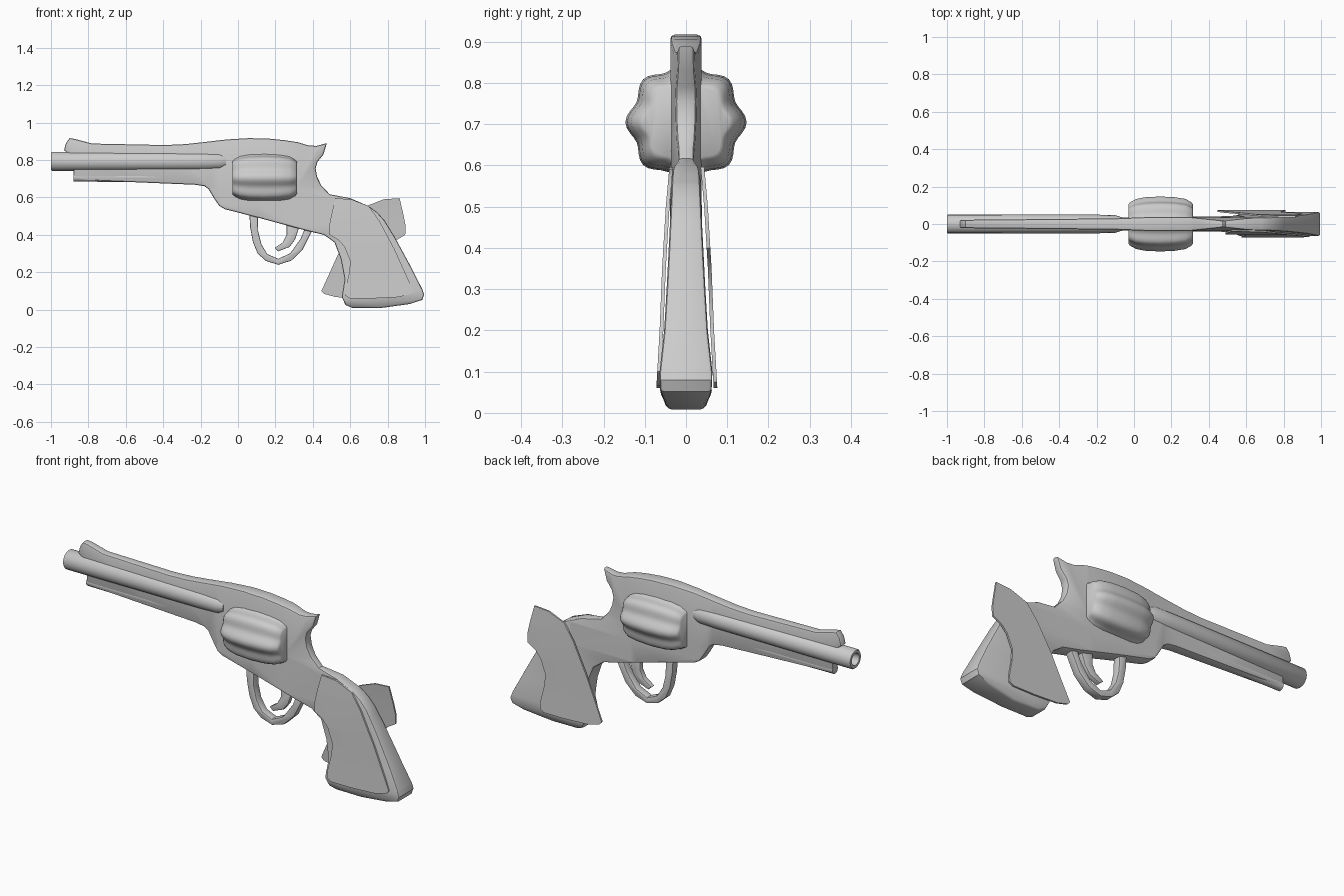
import bpy, bmesh, math

cube = bpy.data.objects.get("Cube")
if cube:
    bpy.data.objects.remove(cube, do_unlink=True)

STEEL = (0.6, 0.6, 0.6, 1)
steel = bpy.data.materials.new("grey steel")
steel.use_nodes = True
steel.diffuse_color = STEEL
steel.node_tree.nodes["Principled BSDF"].inputs["Base Color"].default_value = STEEL


def finish(name, bm, angle=35):
    bmesh.ops.recalc_face_normals(bm, faces=bm.faces)
    mesh = bpy.data.meshes.new(name)
    bm.to_mesh(mesh)
    bm.free()
    mesh.materials.append(steel)
    obj = bpy.data.objects.new(name, mesh)
    bpy.context.collection.objects.link(obj)
    bpy.ops.object.select_all(action="DESELECT")
    obj.select_set(True)
    bpy.context.view_layer.objects.active = obj
    bpy.ops.object.shade_smooth_by_angle(angle=math.radians(angle))
    return obj


def ramp(table, t):
    """Straight-line interpolation in a list of (position, value)."""
    if t <= table[0][0]:
        return table[0][1]
    for (a, va), (b, vb) in zip(table, table[1:]):
        if t <= b:
            return va + (vb - va) * (t - a) / (b - a)
    return table[-1][1]


def slab(name, outline, low, high, x_cuts=(), z_cuts=(), round_edge=0.0):
    """Extrude a side outline; low and high give its y limits at (x, z)."""
    bm = bmesh.new()
    near = [bm.verts.new((x, -1, z)) for x, z in outline]
    far = [bm.verts.new((x, 1, z)) for x, z in outline]
    bm.faces.new(near)
    bm.faces.new(far[::-1])
    for i in range(len(outline)):
        j = (i + 1) % len(outline)
        bm.faces.new((near[j], near[i], far[i], far[j]))
    cuts = [((x, 0, 0), (1, 0, 0)) for x in x_cuts]
    cuts += [((0, 0, z), (0, 0, 1)) for z in z_cuts]
    for co, no in cuts:
        geom = bm.verts[:] + bm.edges[:] + bm.faces[:]
        bmesh.ops.bisect_plane(bm, geom=geom, plane_co=co, plane_no=no, dist=0.002)
    for v in bm.verts:
        v.co.y = (low if v.co.y < 0 else high)(v.co.x, v.co.z)
    bm.normal_update()
    if round_edge:
        rim = [e for e in bm.edges if len(e.link_faces) == 2 and
               len({abs(f.normal.y) > 0.7 for f in e.link_faces}) == 2]
        bmesh.ops.bevel(bm, geom=rim, offset=round_edge, segments=2,
                        profile=0.5, affect="EDGES", clamp_overlap=False)
    return finish(name, bm)


def lathe(name, profile, sides, z, shape=lambda a: 1.0, floor=0.0):
    """Turn (x, radius) pairs around the x axis at height z."""
    bm = bmesh.new()
    rings = []
    for x, r in profile:
        ring = []
        for i in range(sides):
            a = math.tau * i / sides
            s = r * shape(a)
            ring.append(bm.verts.new((x, s * math.cos(a), max(floor, z + s * math.sin(a)))))
        rings.append(ring)
    for p, q in zip(rings, rings[1:]):
        for i in range(sides):
            j = (i + 1) % sides
            bm.faces.new((p[i], p[j], q[j], q[i]))
    bm.faces.new(rings[0][::-1])
    bm.faces.new(rings[-1])
    return finish(name, bm, 50)


# Frame with sight, hammer spur and grip core
GRIP_WIDTH = [(0, .035), (.02, .053), (.06, .065), (.1, .064), (.2, .053), (.35, .044), (.5, .037)]
SPINE_WIDTH = [(-.93, .022), (-.1, .03), (.1, .038), (.3, .037), (.48, .018), (.6, .032)]


def frame_half(x, z):
    blend = min(1, max(0, (z - .5) / .12))
    return ramp(GRIP_WIDTH, z) * (1 - blend) + ramp(SPINE_WIDTH, x) * blend


frame = [
    (-.93, .853), (-.92, .89), (-.9, .917), (-.87, .912), (-.78, .888), (-.39, .88),
    (-.28, .885), (-.18, .896), (-.06, .91), (.06, .917), (.17, .914), (.25, .906),
    (.32, .895), (.38, .877), (.42, .876), (.475, .89), (.457, .83), (.425, .79),
    (.415, .755), (.423, .71), (.445, .665), (.49, .617), (.6, .596), (.7, .553),
    (.745, .52), (.785, .475), (.837, .39), (.917, .243), (.985, .11), (.995, .08),
    (.985, .052), (.917, .03), (.757, .008), (.61, .01), (.575, .025), (.555, .067),
    (.57, .163), (.55, .27), (.516, .36), (.46, .4), (.355, .425), (.115, .49),
    (-.07, .537), (-.1, .555), (-.125, .59), (-.158, .645), (-.18, .66), (-.23, .668),
    (-.88, .695), (-.88, .81)]
slab("frame", frame, lambda x, z: -frame_half(x, z), frame_half,
     x_cuts=(-.5, -.1, .1, .3, .65), z_cuts=(.045, .1, .2, .3, .45, .56, .64),
     round_edge=.009)

# Barrel with a bored muzzle, and the rod below it
lathe("barrel", [(-.93, .028), (-1, .032), (-1, .046), (-.994, .051), (-.2, .05),
                 (-.1, .047), (-.065, .036)], 16, .793)
lathe("ejector_rod", [(-.88, .024), (-.5, .028), (-.25, .026), (-.19, .01)], 10, .708)


# Fluted cylinder
def flutes(a):
    return .94 + .06 * math.cos(8 * a)


lathe("cylinder", [(-.03, .105), (-.022, .115), (.01, .133), (.06, .143), (.14, .147),
                   (.22, .143), (.275, .134), (.307, .116), (.315, .105)],
      64, .705, flutes, floor=.583)

# Trigger guard and trigger
guard = [(.06, .53), (.065, .44), (.08, .36), (.105, .3), (.15, .26), (.215, .24),
         (.285, .262), (.345, .32), (.4, .43), (.36, .44), (.335, .38), (.28, .302),
         (.215, .272), (.157, .297), (.125, .35), (.108, .42), (.105, .52)]
slab("trigger_guard", guard, lambda x, z: -.022, lambda x, z: .022, round_edge=.006)
trigger = [(.26, .46), (.26, .4), (.24, .36), (.195, .33), (.215, .312), (.275, .335),
           (.305, .375), (.33, .45)]
slab("trigger", trigger, lambda x, z: -.014, lambda x, z: .014, round_edge=.004)

# Grip panels: the second is the first turned half round about the grip middle
PANEL_OUT = [(.06, .072), (.2, .064), (.35, .058), (.5, .049), (.6, .04)]
panel = [(.52, .596), (.605, .59), (.7, .553), (.757, .473), (.837, .323), (.938, .1),
         (.925, .085), (.86, .067), (.72, .06), (.597, .06), (.575, .075), (.575, .11),
         (.595, .2), (.6, .26), (.57, .335), (.54, .37), (.49, .4), (.488, .45), (.5, .51)]
for side in ("right", "left"):
    plate = slab(side + "_grip_panel", panel, lambda x, z: -ramp(PANEL_OUT, z),
                 lambda x, z: .009 - ramp(PANEL_OUT, z), z_cuts=(.2, .35, .5))
    if side == "left":
        plate.rotation_euler.z = math.pi
        plate.location = (1.384, .004, 0)
